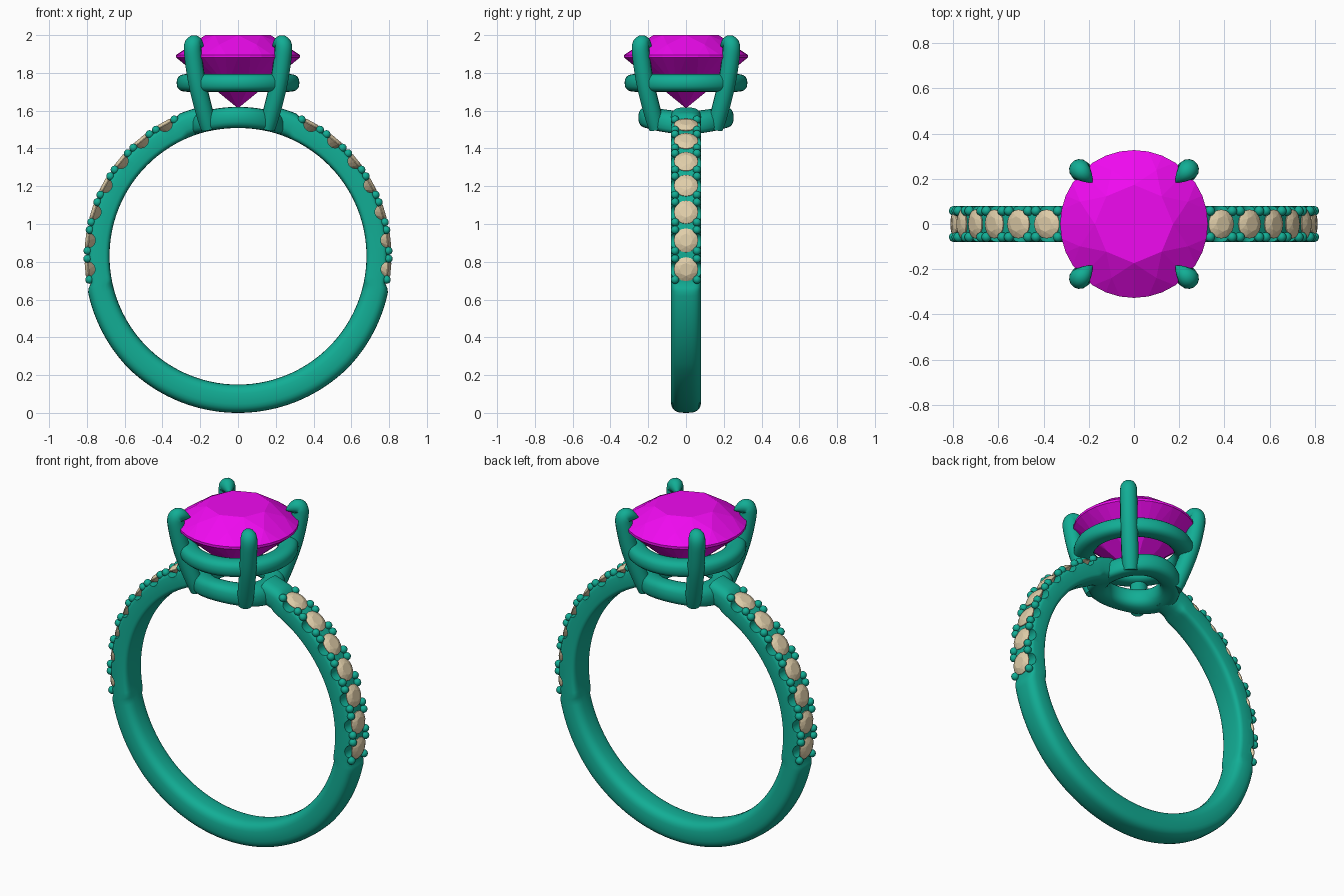
import bpy, bmesh
from math import sin, cos, pi, radians, sqrt, degrees
from mathutils import Matrix, Vector

if "Cube" in bpy.data.objects:
    bpy.data.objects.remove(bpy.data.objects["Cube"])

C = 0.83          # height of the finger-hole centre
R_IN = 0.68       # finger-hole radius


def material(name, rgb):
    m = bpy.data.materials.new(name)
    m.diffuse_color = (*rgb, 1)
    m.use_nodes = True
    m.node_tree.nodes["Principled BSDF"].inputs["Base Color"].default_value = m.diffuse_color
    return m


METAL = material("metal", (0.006, 0.42, 0.30))
PINK = material("centre_gem", (0.87, 0.003, 0.87))
TAN = material("small_gem", (0.75, 0.62, 0.40))


def finish(bm, name, mat, smooth=True):
    bmesh.ops.recalc_face_normals(bm, faces=bm.faces)
    me = bpy.data.meshes.new(name)
    bm.to_mesh(me)
    bm.free()
    ob = bpy.data.objects.new(name, me)
    bpy.context.collection.objects.link(ob)
    me.materials.append(mat)
    if smooth:
        shade(ob)
    return ob


def shade(ob):
    bpy.ops.object.select_all(action='DESELECT')
    ob.select_set(True)
    bpy.context.view_layer.objects.active = ob
    bpy.ops.object.shade_smooth_by_angle(angle=radians(40))


def loft(rings, closed):
    """Skin a list of closed point loops; cap the ends when open."""
    bm = bmesh.new()
    loops = [[bm.verts.new(p) for p in r] for r in rings]
    pairs = list(zip(loops, loops[1:])) + ([(loops[-1], loops[0])] if closed else [])
    for a, b in pairs:
        n = len(a)
        for i in range(n):
            bm.faces.new((a[i], a[(i + 1) % n], b[(i + 1) % n], b[i]))
    if not closed:
        bm.faces.new(loops[0])
        bm.faces.new(loops[-1])
    return bm


def radial(a, r, y=0.0):
    return Vector((r * cos(a), y, C + r * sin(a)))


def spow(v, e):
    return (abs(v) ** e) * (1 if v >= 0 else -1)


# Pave layout: seven stones per side, mirrored
stones = [radians(-5 + 11 * i) for i in range(7)]
stones += [pi - a for a in stones]


# Band: open loop with a lowered, flatter outside where the stones sit
def band_ring(deg):
    up = abs((deg - 90 + 180) % 360 - 180)          # degrees away from the top
    pave = min(1, max(0, (up - 23) / 2)) * min(1, max(0, (102.5 - up) / 1.5))
    plain = 0.83 if up > 135 else 0.815 + 0.015 * max(0, (up - 100) / 35)
    r_out = plain + (0.792 - plain) * pave
    e = 2 / (3 + 2 * pave)
    mid, half = (r_out + R_IN) / 2, (r_out - R_IN) / 2
    ring = []
    for k in range(28):
        t = 2 * pi * k / 28
        ring.append(radial(radians(deg), mid + half * spow(cos(t), e), 0.08 * spow(sin(t), e)))
    return ring


steps = 220
band = finish(loft([band_ring(105 + 330 * i / steps) for i in range(steps + 1)], False),
              "band", METAL, False)

# Scalloped side cuts under every small stone
bm = bmesh.new()
for a in stones:
    m = Matrix.Translation(radial(a, 0.80)) @ Matrix.Rotation(pi / 2, 4, 'X')
    bmesh.ops.create_cone(bm, cap_ends=True, segments=24, radius1=0.04, radius2=0.04,
                          depth=0.3, matrix=m)
cutter = finish(bm, "scallop_cutter", METAL, False)
cutter.hide_render = True
mod = band.modifiers.new("scallops", 'BOOLEAN')
mod.operation, mod.object, mod.solver = 'DIFFERENCE', cutter, 'EXACT'
bpy.context.view_layer.objects.active = band
bpy.ops.object.modifier_apply(modifier=mod.name)
bpy.data.objects.remove(cutter)
shade(band)


# Brilliant-cut gem: hull of table, crown, girdle, pavilion and culet points
def gem(name, mat, r, crown, girdle, depth, matrix, sides=32):
    bm = bmesh.new()

    def ring(n, rad, z, turn=0.0):
        for k in range(n):
            t = 2 * pi * (k + turn) / n
            bm.verts.new((rad * cos(t), rad * sin(t), z))
    ring(8, 0.53 * r, crown)
    ring(8, 0.79 * r, girdle + (crown - girdle) * 0.52, 0.5)
    ring(sides, r, girdle)
    ring(sides, r, -girdle)
    ring(8, 0.47 * r, -girdle - (depth - girdle) * 0.57, 0.5)
    bm.verts.new((0, 0, -depth))
    bmesh.ops.convex_hull(bm, input=bm.verts)
    bmesh.ops.dissolve_limit(bm, angle_limit=radians(1), verts=bm.verts, edges=bm.edges)
    bm.transform(matrix)
    return finish(bm, name, mat, False)


gem("centre_stone", PINK, 0.327, 0.112, 0.007, 0.275, Matrix.Translation((0, 0, 1.888)))

# Small stones and their holding beads
beads = bmesh.new()
for i, a in enumerate(stones):
    turn = Matrix.Rotation(pi / 2 - a, 4, 'Y')
    gem(f"band_stone_{i + 1}", TAN, 0.064, 0.017, 0.002, 0.045,
        Matrix.Translation(radial(a, 0.795)) @ turn, 16)
    for da in (-1, 1):
        for sy in (-1, 1):
            b = a + da * radians(4.0)
            m = Matrix.Translation(radial(b, 0.797, sy * 0.058))
            bmesh.ops.create_uvsphere(beads, u_segments=14, v_segments=8, radius=0.022, matrix=m)
finish(beads, "beads", METAL)


# Horizontal rings of the head; "bend" lays the ring over the finger hole
def head_ring(name, rad, half_w, half_h, z, e=1.0, bend=False):
    rings = []
    for i in range(72):
        t = 2 * pi * i / 72
        loop = []
        for k in range(20):
            s = 2 * pi * k / 20
            r = rad + half_w * spow(cos(s), e)
            x, y = r * cos(t), r * sin(t)
            top = z - C
            drop = top - sqrt(top * top - x * x) if bend else 0
            loop.append(Vector((x, y, z + half_h * spow(sin(s), e) - drop)))
        rings.append(loop)
    return finish(loft(rings, True), name, METAL)


head_ring("gallery_rail", 0.27, 0.055, 0.047, 1.747, 0.8)
head_ring("head_base", 0.195, 0.057, 0.056, 1.564, 0.75, True)

# Four claws: tapered swept curves hooking over the stone
claw = [(0.22, 1.505, 0.04), (0.235, 1.55, 0.047), (0.29, 1.69, 0.047), (0.318, 1.79, 0.047),
        (0.335, 1.88, 0.047), (0.345, 1.945, 0.047), (0.325, 1.967, 0.043),
        (0.285, 1.95, 0.026), (0.262, 1.942, 0.003)]
for i in range(4):
    t = pi / 4 + i * pi / 2
    cu = bpy.data.curves.new("claw", 'CURVE')
    cu.dimensions = '3D'
    cu.bevel_depth, cu.bevel_resolution, cu.use_fill_caps = 1.0, 5, True
    sp = cu.splines.new('NURBS')
    sp.points.add(len(claw) - 1)
    for p, (r, z, w) in zip(sp.points, claw):
        p.co = (r * cos(t), r * sin(t), z, 1)
        p.radius = w
    sp.order_u, sp.use_endpoint_u, sp.resolution_u = 4, True, 6
    ob = bpy.data.objects.new(f"claw_{i + 1}", cu)
    bpy.context.collection.objects.link(ob)
    cu.materials.append(METAL)
    bpy.ops.object.select_all(action='DESELECT')
    ob.select_set(True)
    bpy.context.view_layer.objects.active = ob
    bpy.ops.object.convert(target='MESH')
    shade(bpy.context.view_layer.objects.active)
